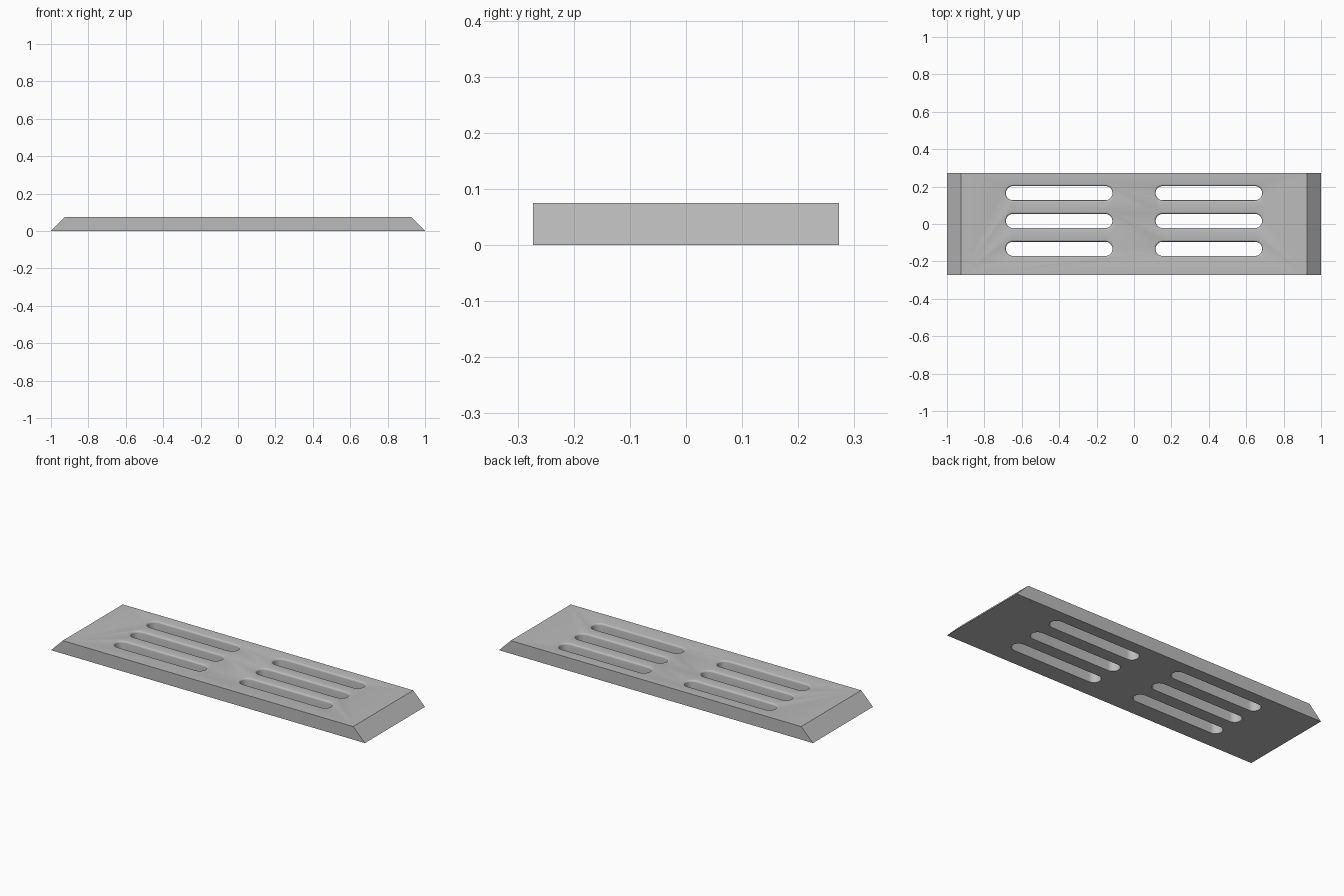
import bpy, bmesh, math

cube = bpy.data.objects.get("Cube")
if cube:
    bpy.data.objects.remove(cube, do_unlink=True)

LENGTH, TOP_LENGTH, DEPTH, HEIGHT = 2.0, 1.85, 0.546, 0.075
SLOT_HALF, RADIUS, FILLET = 0.295, 0.038, 0.01

grey = bpy.data.materials.new("plain grey")
grey.use_nodes = True
colour = (0.5, 0.5, 0.5, 1)
grey.diffuse_color = colour
grey.node_tree.nodes["Principled BSDF"].inputs["Base Color"].default_value = colour


def make_object(name, bm):
    bmesh.ops.recalc_face_normals(bm, faces=bm.faces)
    mesh = bpy.data.meshes.new(name)
    bm.to_mesh(mesh)
    bm.free()
    mesh.materials.append(grey)
    obj = bpy.data.objects.new(name, mesh)
    bpy.context.collection.objects.link(obj)
    return obj


def slot_ring(bm, x, y, z, grow):
    """One rounded-end outline of a slot, widened by grow."""
    half = SLOT_HALF - FILLET - RADIUS
    ring = []
    for side in (1, -1):
        for i in range(17):
            a = math.pi * (i / 16 - 0.5) + (0 if side > 0 else math.pi)
            r = RADIUS + grow
            ring.append(bm.verts.new((x + side * half + r * math.cos(a), y + r * math.sin(a), z)))
    return ring


# Plate with sloping ends
bm = bmesh.new()
profile = [(-LENGTH / 2, 0), (LENGTH / 2, 0), (TOP_LENGTH / 2, HEIGHT), (-TOP_LENGTH / 2, HEIGHT)]
face = bm.faces.new([bm.verts.new((x, -DEPTH / 2, z)) for x, z in profile])
back = bmesh.ops.extrude_face_region(bm, geom=[face])["geom"]
bmesh.ops.translate(bm, vec=(0, DEPTH, 0), verts=[v for v in back if isinstance(v, bmesh.types.BMVert)])
plate = make_object("vent_plate", bm)

# Slot cutters, with a rounded lip at the top
levels = [(-0.05, 0)]
for i in range(5):
    a = math.pi / 2 * i / 4
    levels.append((HEIGHT - FILLET + FILLET * math.sin(a), FILLET * (1 - math.cos(a))))
levels.append((HEIGHT + 0.05, FILLET))

bm = bmesh.new()
for x in (-0.4, 0.4):
    for y in (-0.133, 0.016, 0.165):
        rings = [slot_ring(bm, x, y, z, grow) for z, grow in levels]
        bm.faces.new(rings[0])
        bm.faces.new(rings[-1])
        for low, high in zip(rings, rings[1:]):
            for i in range(len(low)):
                j = (i + 1) % len(low)
                bm.faces.new((low[i], low[j], high[j], high[i]))
cutter = make_object("slot_cutter", bm)

# Cut the slots, then discard the cutter
cut = plate.modifiers.new("slots", "BOOLEAN")
cut.operation, cut.solver, cut.object = "DIFFERENCE", "EXACT", cutter
bpy.ops.object.select_all(action="DESELECT")
plate.select_set(True)
bpy.context.view_layer.objects.active = plate
bpy.ops.object.modifier_apply(modifier=cut.name)
bpy.data.objects.remove(cutter, do_unlink=True)
bpy.ops.object.shade_smooth_by_angle(angle=math.radians(30))
